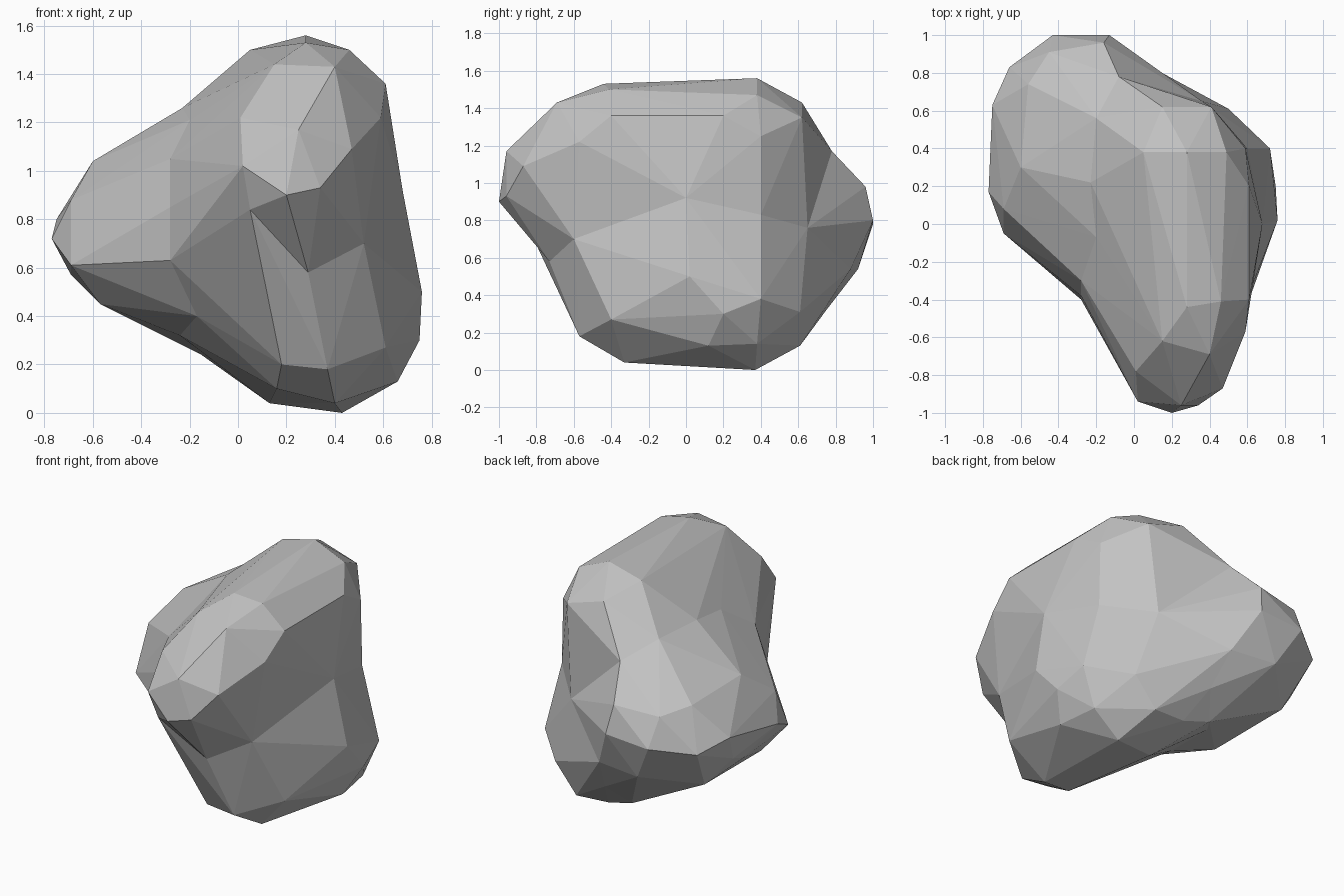
import bpy
import bmesh

start_cube = bpy.data.objects.get("Cube")
if start_cube:
    bpy.data.objects.remove(start_cube, do_unlink=True)

# Single stone colour
stone = bpy.data.materials.new("stone_grey")
stone.use_nodes = True
stone.diffuse_color = (0.54, 0.54, 0.54, 1)
shader = next(n for n in stone.node_tree.nodes if n.type == "BSDF_PRINCIPLED")
shader.inputs["Base Color"].default_value = stone.diffuse_color
shader.inputs["Roughness"].default_value = 0.9


def faceted_lump(name, corners):
    """Wrap flat facets around a few corner points."""
    bm = bmesh.new()
    for corner in corners:
        bm.verts.new(corner)
    hull = bmesh.ops.convex_hull(bm, input=list(bm.verts))
    spare = {g for g in hull["geom_interior"] + hull["geom_unused"]
             if isinstance(g, bmesh.types.BMVert)}
    bmesh.ops.delete(bm, geom=list(spare), context="VERTS")
    bmesh.ops.recalc_face_normals(bm, faces=list(bm.faces))
    mesh = bpy.data.meshes.new(name)
    bm.to_mesh(mesh)
    bm.free()
    mesh.materials.append(stone)
    lump = bpy.data.objects.new(name, mesh)
    bpy.context.collection.objects.link(lump)
    return lump


def fuse(target, lump):
    """Merge a lump into the target and discard the loose copy."""
    union = target.modifiers.new("fuse_lump", "BOOLEAN")
    union.operation = "UNION"
    union.solver = "EXACT"
    union.object = lump
    bpy.context.view_layer.objects.active = target
    bpy.ops.object.modifier_apply(modifier=union.name)
    bpy.data.objects.remove(lump, do_unlink=True)


# Waist: shallow valley around the front and flank, between top and base
back_notch = (.36, .65, .76)
waist = [(.05, -.88, .84), (.29, -.73, .58), (.52, -.6, .7),
         (.68, 0, .92), (.6, .4, .83), back_notch]

# Valley where the side lobe grows out of the top and the base
front_valley = (-.28, -.4, .63)
high_valley = [front_valley, (-.28, -.38, .85), (-.28, -.3, 1.05),
               (-.2, -.07, 1.21), (-.23, .22, 1.26), (-.2, .56, 1.26),
               (-.08, .78, 1.17), back_notch]
low_valley = [front_valley, (-.17, -.3, .4), (-.24, .05, .32),
              (-.25, .5, .31), (-.05, .62, .19), (.05, .75, .32),
              (0, .88, .54), back_notch]

# Top mass: crown and nose
crown = [(.28, .38, 1.56), (.05, .38, 1.5), (.28, -.44, 1.53),
         (.46, -.41, 1.5), (.49, .38, 1.47), (.15, -.62, 1.44),
         (.4, -.69, 1.43), (.61, .2, 1.36), (.61, -.4, 1.36),
         (.41, .62, 1.35), (.15, .62, 1.43), (.59, .4, 1.25)]
nose = [(.25, -.96, 1.17), (.47, -.87, 1.09), (.34, -.96, .93),
        (.2, -1, .9), (.02, -.94, 1.02), (.01, -.78, 1.22),
        (.59, -.57, 1.22)]

# Base mass: flank and foot, with a peg reaching up inside the top mass
flank = [(.76, .02, .5), (.75, .2, .3), (.72, .4, .38), (.5, .61, .31)]
foot = [(.18, -.57, .2), (.37, -.57, .18), (.61, -.4, .27),
        (.16, -.4, .1), (.4, -.33, .04), (.66, .12, .13),
        (.62, .38, .14), (.43, .37, 0), (.13, .3, .04),
        (.35, .61, .13), (.13, .6, .14)]
peg = (.3, 0, 1.1)

# Side lobe, rooted inside the main mass
lobe = [(-.77, .17, .72), (-.69, -.05, .61), (-.69, .08, .88),
        (-.6, .3, 1.04), (-.56, .74, 1.0), (-.45, .91, .96),
        (-.16, .96, .98), (-.43, 1, .78), (-.13, 1, .8),
        (-.66, .83, .74), (-.75, .63, .8), (-.72, .55, .63),
        (-.57, .05, .45), (-.69, .4, .57), (-.58, .64, .46),
        (-.3, .92, .54)]
root = (.3, .1, .8)

boulder = faceted_lump("boulder", crown + nose + waist + high_valley)
base = faceted_lump("base", flank + foot + waist + low_valley + [peg])
side_lobe = faceted_lump("side_lobe",
                         lobe + high_valley + low_valley + [root])

# Fuse all lumps into one flat-shaded stone
for lump in (base, side_lobe):
    fuse(boulder, lump)
for face in boulder.data.polygons:
    face.use_smooth = False
